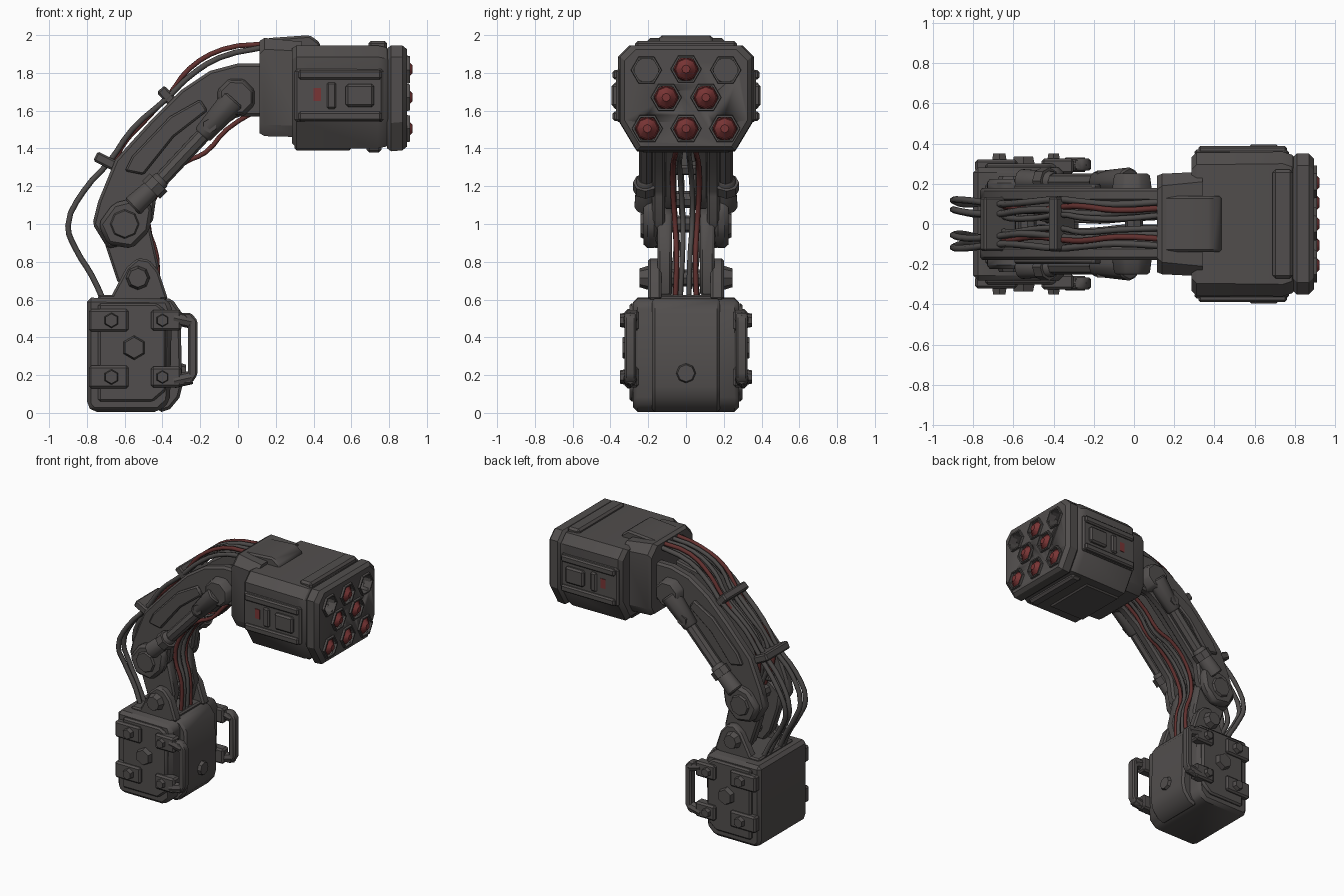
import bpy, bmesh, math
from mathutils import Vector, Matrix

if "Cube" in bpy.data.objects:
    bpy.data.objects.remove(bpy.data.objects["Cube"])


def material(name, rgb):
    m = bpy.data.materials.new(name)
    m.diffuse_color = (*rgb, 1)
    m.use_nodes = True
    m.node_tree.nodes["Principled BSDF"].inputs["Base Color"].default_value = m.diffuse_color
    return m


GREY = material("dark grey metal", (0.083, 0.076, 0.074))
CABLE = material("grey cable", (0.075, 0.07, 0.068))
DULL_RED = material("dull red cable", (0.12, 0.03, 0.028))
RED = material("warhead red", (0.19, 0.035, 0.035))


def finish(name, bm, mat=GREY, bevel=0.0, angle=35):
    bmesh.ops.recalc_face_normals(bm, faces=bm.faces)
    if bevel:
        edges = [e for e in bm.edges if e.calc_face_angle(0) > 0.6]
        bmesh.ops.bevel(bm, geom=edges, offset=bevel, segments=1, affect='EDGES', clamp_overlap=True)
        bmesh.ops.recalc_face_normals(bm, faces=bm.faces)
    me = bpy.data.meshes.new(name)
    bm.to_mesh(me)
    bm.free()
    me.materials.append(mat)
    me.shade_smooth()
    me.set_sharp_from_angle(angle=math.radians(angle))
    ob = bpy.data.objects.new(name, me)
    bpy.context.collection.objects.link(ob)
    return ob


def loft(name, rings, **kw):
    bm = bmesh.new()
    vs = [[bm.verts.new(p) for p in r] for r in rings]
    n = len(vs[0])
    for a, b in zip(vs, vs[1:]):
        for i in range(n):
            bm.faces.new((a[i], a[(i + 1) % n], b[(i + 1) % n], b[i]))
    bm.faces.new(vs[0])
    bm.faces.new(vs[-1])
    return finish(name, bm, **kw)


def prism(name, xz, y0, y1, **kw):
    return loft(name, [[(x, y, z) for x, z in xz] for y in (y0, y1)], **kw)


def box(name, x, y, z, **kw):
    return prism(name, [(x[0], z[0]), (x[1], z[0]), (x[1], z[1]), (x[0], z[1])], *y, **kw)


def rod(name, p, q, r, r2=None, sides=8, spin=0.0, **kw):
    p, q = Vector(p), Vector(q)
    bm = bmesh.new()
    rot = (q - p).to_track_quat('Z', 'Y').to_matrix().to_4x4()
    bmesh.ops.create_cone(bm, cap_ends=True, segments=sides, radius1=r,
                          radius2=r if r2 is None else r2, depth=(q - p).length,
                          matrix=Matrix.Translation((p + q) / 2) @ rot @ Matrix.Rotation(spin, 4, 'Z'))
    return finish(name, bm, **kw)


def tube(name, pts, r, mat):
    cu = bpy.data.curves.new(name, 'CURVE')
    cu.dimensions = '3D'
    cu.bevel_depth, cu.bevel_resolution, cu.resolution_u, cu.use_fill_caps = r, 1, 3, True
    sp = cu.splines.new('BEZIER')
    sp.bezier_points.add(len(pts) - 1)
    for b, p in zip(sp.bezier_points, pts):
        b.co = p
        b.handle_left_type = b.handle_right_type = 'AUTO'
    cu.materials.append(mat)
    ob = bpy.data.objects.new(name, cu)
    bpy.context.collection.objects.link(ob)
    me = bpy.data.meshes.new_from_object(ob.evaluated_get(bpy.context.evaluated_depsgraph_get()))
    bpy.data.objects.remove(ob)
    me.shade_smooth()
    bpy.context.collection.objects.link(bpy.data.objects.new(name, me))


def section(x, w, z0, z1, ct, cb):
    # eight-sided cross-section of the head
    half = [(w - cb * .6, z0), (w, z0 + cb), (w, z1 - ct), (w - ct, z1)]
    return [(x, y, z) for y, z in half] + [(x, -y, z) for y, z in reversed(half)]


# base block with front panel
prism("base_block", [(-.80, .04), (-.77, .005), (-.42, .005), (-.36, .06), (-.35, .55),
                     (-.37, .605), (-.80, .61)], -.28, .28, bevel=.025)
prism("base_front_panel", [(-.42, .0), (-.36, .02), (-.31, .08), (-.295, .14), (-.305, .54),
                           (-.35, .605), (-.42, .605)], -.18, .18, bevel=.015)
rod("base_front_stud", (-.32, 0, .21), (-.275, 0, .21), .06, .045)
box("base_top_plate", (-.74, -.40), (-.2, .2), (.59, .625), bevel=.01)

UPPER = [(-.77, 1.0), (-.74, 1.12), (-.65, 1.34), (-.46, 1.55), (-.3, 1.71), (-.15, 1.81),
         (0, 1.85), (.14, 1.85), (.14, 1.57), (0, 1.57), (-.13, 1.48), (-.3, 1.3),
         (-.43, 1.16), (-.45, 1.02), (-.54, .9), (-.69, .87)]

for s, side in ((-1, "near"), (1, "far")):
    # base side pads, bolts and grab handle
    prism("base_side_panel_" + side, [(-.74, .06), (-.45, .06), (-.38, .12), (-.38, .54), (-.43, .58), (-.74, .58)],
          s * .26, s * .30, bevel=.012)
    for z in (.19, .49):
        box("base_pad_" + side, (-.79, -.58), (s * .26, s * .32), (z - .06, z + .06), bevel=.012)
        rod("base_bolt_" + side, (-.67, s * .3, z), (-.67, s * .35, z), .045, .035, 6)
        box("handle_pad_" + side, (-.46, -.30), (s * .25, s * .325), (z - .055, z + .055), bevel=.012)
        rod("handle_bolt_" + side, (-.40, s * .3, z), (-.40, s * .35, z), .04, .03, 6)
        rod("handle_arm_" + side, (-.34, s * .295, .335 + (z - .34) * 1.12), (-.245, s * .295, .335 + (z - .34) * .98), .036)
    prism("handle_grip_" + side, [(-.30, .15), (-.25, .15), (-.215, .2), (-.215, .49), (-.25, .53),
                                  (-.3, .53), (-.265, .48), (-.265, .2)], s * .265, s * .325, bevel=.01)
    rod("base_hub_" + side, (-.55, s * .28, .345), (-.55, s * .335, .345), .07, .055, 6)

    # lower pivot lug and link
    prism("lower_lug_" + side, [(-.68, .6), (-.59, .77), (-.53, .82), (-.47, .81), (-.42, .75), (-.37, .6)],
          s * .13, s * .2, bevel=.012)
    rod("lower_pivot_" + side, (-.53, s * .18, .715), (-.53, s * .245, .715), .07, .05)
    prism("lower_link_" + side, [(-.72, 1.0), (-.7, .88), (-.64, .7), (-.58, .62), (-.46, .62), (-.42, .78),
                                 (-.48, 1.05), (-.6, 1.1)], s * .075, s * .15, bevel=.012)

    # curved upper arm plates
    prism("upper_arm_plate_" + side, UPPER, s * .11, s * .18, bevel=.015)
    prism("upper_arm_inner_plate_" + side, [(-.66, 1.08), (-.6, 1.3), (-.42, 1.5), (-.14, 1.72), (.13, 1.78),
                                            (.13, 1.6), (-.05, 1.6), (-.3, 1.35), (-.44, 1.16), (-.5, 1.08)],
          s * .05, s * .115, bevel=.01)
    prism("upper_arm_rib_" + side, [(-.6, 1.28), (-.56, 1.36), (-.36, 1.57), (-.2, 1.66), (-.16, 1.6), (-.34, 1.46), (-.5, 1.26)],
          s * .17, s * .20, bevel=.01)

    # elbow and wrist hubs
    prism("elbow_hub_" + side, [(-.74, 1.0), (-.69, .89), (-.56, .87), (-.47, .96), (-.45, 1.08), (-.5, 1.15), (-.66, 1.11)],
          s * .15, s * .225, bevel=.02)
    rod("elbow_cap_" + side, (-.6, s * .2, 1.0), (-.6, s * .24, 1.0), .09, .07)
    rod("wrist_hub_" + side, (-.01, s * .15, 1.67), (-.01, s * .25, 1.67), .11, .095, 8, .39, bevel=.01)

    # piston beside the arm
    rod("piston_barrel_" + side, (-.56, s * .215, 1.09), (-.40, s * .215, 1.24), .062, .05, bevel=.01)
    rod("piston_collar_" + side, (-.46, s * .215, 1.18), (-.42, s * .215, 1.22), .066)
    rod("piston_rod_" + side, (-.42, s * .21, 1.22), (-.12, s * .21, 1.54), .04)
    rod("piston_head_" + side, (-.19, s * .21, 1.47), (-.02, s * .21, 1.66), .055, .075, bevel=.01)
    rod("piston_pin_" + side, (-.15, s * .17, 1.52), (-.15, s * .265, 1.52), .038, sides=6)

# crossbars between the arm plates
for x, z in ((-.53, 1.13), (-.6, 1.0), (0, 1.68), (-.53, .715)):
    rod("crossbar", (x, -.14, z), (x, .14, z), .045)

# collar and body of the head
loft("head_collar", [section(.115, .24, 1.48, 1.97, .07, .06), section(.14, .25, 1.465, 1.985, .06, .06),
                     section(.34, .26, 1.46, 1.965, .05, .06)], angle=30)
loft("head_body", [section(.285, .33, 1.43, 1.93, .06, .14), section(.31, .355, 1.40, 1.945, .06, .15),
                   section(.74, .36, 1.40, 1.945, .06, .15), section(.785, .345, 1.41, 1.935, .06, .15),
                   section(.80, .33, 1.42, 1.92, .06, .14)], angle=30)
prism("head_top_ridge", [(.12, 1.9), (.12, 1.97), (.17, 1.985), (.38, 2.0), (.435, 1.96), (.435, 1.9)],
      -.14, .14, bevel=.012)
for s, side in ((-1, "near"), (1, "far")):
    box("head_side_panel_" + side, (.3, .77), (s * .34, s * .37), (1.54, 1.82), bevel=.012)
    for z in (1.57, 1.79):
        box("head_side_rail_" + side, (.32, .76), (s * .35, s * .388), (z - .025, z + .025), bevel=.01)
    box("head_side_pad_" + side, (.57, .72), (s * .35, s * .395), (1.62, 1.74), bevel=.012)
    box("head_side_latch_" + side, (.47, .52), (s * .35, s * .385), (1.61, 1.75), bevel=.01)
    box("head_side_mark_" + side, (.40, .44), (s * .366, s * .374), (1.65, 1.72), mat=RED)
box("head_top_clamp", (.69, .79), (-.27, .27), (1.92, 1.97), bevel=.015)
box("head_bottom_clamp", (.68, .76), (-.24, .24), (1.378, 1.43), bevel=.015)
box("head_bottom_rail", (.30, .6), (-.2, .2), (1.39, 1.43), bevel=.01)

# launch tubes bored in the front plate
plate = loft("head_front_plate", [section(.79, .33, 1.40, 1.93, .06, .14), section(.81, .35, 1.385, 1.945, .06, .15),
                                  section(.87, .35, 1.39, 1.945, .06, .15), section(.895, .325, 1.41, 1.925, .06, .14)], angle=30)
TUBES = [(-.21, 1.815, 0), (0, 1.82, 1), (.21, 1.815, 0), (-.105, 1.67, 1), (.105, 1.67, 1),
         (-.205, 1.505, 1), (0, 1.505, 1), (.205, 1.505, 1)]
for y, z, loaded in TUBES:
    cutter = rod("tube_cutter", (.815, y, z), (1.0, y, z), .072, sides=6)
    cutter.hide_render = True
    mod = plate.modifiers.new("bore", 'BOOLEAN')
    mod.operation, mod.solver, mod.object = 'DIFFERENCE', 'EXACT', cutter
bpy.context.view_layer.update()
bored = bpy.data.meshes.new_from_object(plate.evaluated_get(bpy.context.evaluated_depsgraph_get()))
plate.modifiers.clear()
plate.data = bored
for ob in [o for o in bpy.data.objects if o.name.startswith("tube_cutter")]:
    bpy.data.objects.remove(ob)

for y, z, loaded in TUBES:
    # raised six-sided rim, and a warhead in the loaded tubes
    ring = lambda x, r: [(x, y + r * math.cos(i * math.pi / 3), z + r * math.sin(i * math.pi / 3)) for i in range(6)]
    bm = bmesh.new()
    loops = [[bm.verts.new(p) for p in ring(x, r)] for x, r in ((.88, .085), (.91, .08), (.91, .069), (.85, .069))]
    for a, b in zip(loops, loops[1:] + loops[:1]):
        for i in range(6):
            bm.faces.new((a[i], a[i - 1], b[i - 1], b[i]))
    finish("tube_rim", bm)
    if loaded:
        rod("warhead", (.84, y, z), (.89, y, z), .067, .06, sides=8, mat=RED)
        rod("warhead_tip", (.885, y, z), (.923, y, z), .06, .022, sides=8, mat=RED)

# cables over the back of the arm
GREY_PATH = [(.16, 1.94), (-.1, 1.88), (-.27, 1.77), (-.37, 1.67), (-.56, 1.5), (-.68, 1.33),
             (-.82, 1.17), (-.9, .99), (-.86, .87), (-.77, .72), (-.71, .59)]
RED_PATH = [(.16, 1.955), (-.08, 1.925), (-.26, 1.82), (-.36, 1.69), (-.5, 1.54), (-.62, 1.4), (-.66, 1.25), (-.6, 1.05)]
for k, y in enumerate((-.11, -.06, .06, .11)):
    tube("back_cable", [(x, y + .012 * math.sin(i * 1.7 + k), z) for i, (x, z) in enumerate(GREY_PATH)], .017, CABLE)
for k, y in enumerate((-.075, -.03, .035, .08)):
    tube("back_red_cable", [(x, y + .012 * math.sin(i * 2 + k), z) for i, (x, z) in enumerate(RED_PATH)],
         .015, DULL_RED if k in (0, 3) else CABLE)

# cables inside the elbow
INNER = [(.13, 1.62), (-.06, 1.5), (-.17, 1.38), (-.29, 1.32), (-.42, 1.18), (-.475, 1.0), (-.43, .83), (-.43, .59)]
for k, y in enumerate((-.06, -.025, .025, .06)):
    tube("inner_cable", [(x, y + .01 * math.sin(i * 1.3 + k), z) for i, (x, z) in enumerate(INNER)],
         .014, DULL_RED if k in (0, 3) else CABLE)

# cable clamps
for cx, cz, dx, dz in ((-.36, 1.66, .05, -.055), (-.675, 1.32, .08, -.04)):
    d = Vector((dx, dz)).normalized() * .028
    n = Vector((-d.y, d.x))
    c, a = Vector((cx, cz)), Vector((dx, -dz)) * .0 + Vector((-dx, -dz))
    prism("cable_clamp", [c + a + n, c - a + n, c - a - n, c + a - n], -.135, .135, bevel=.01)
